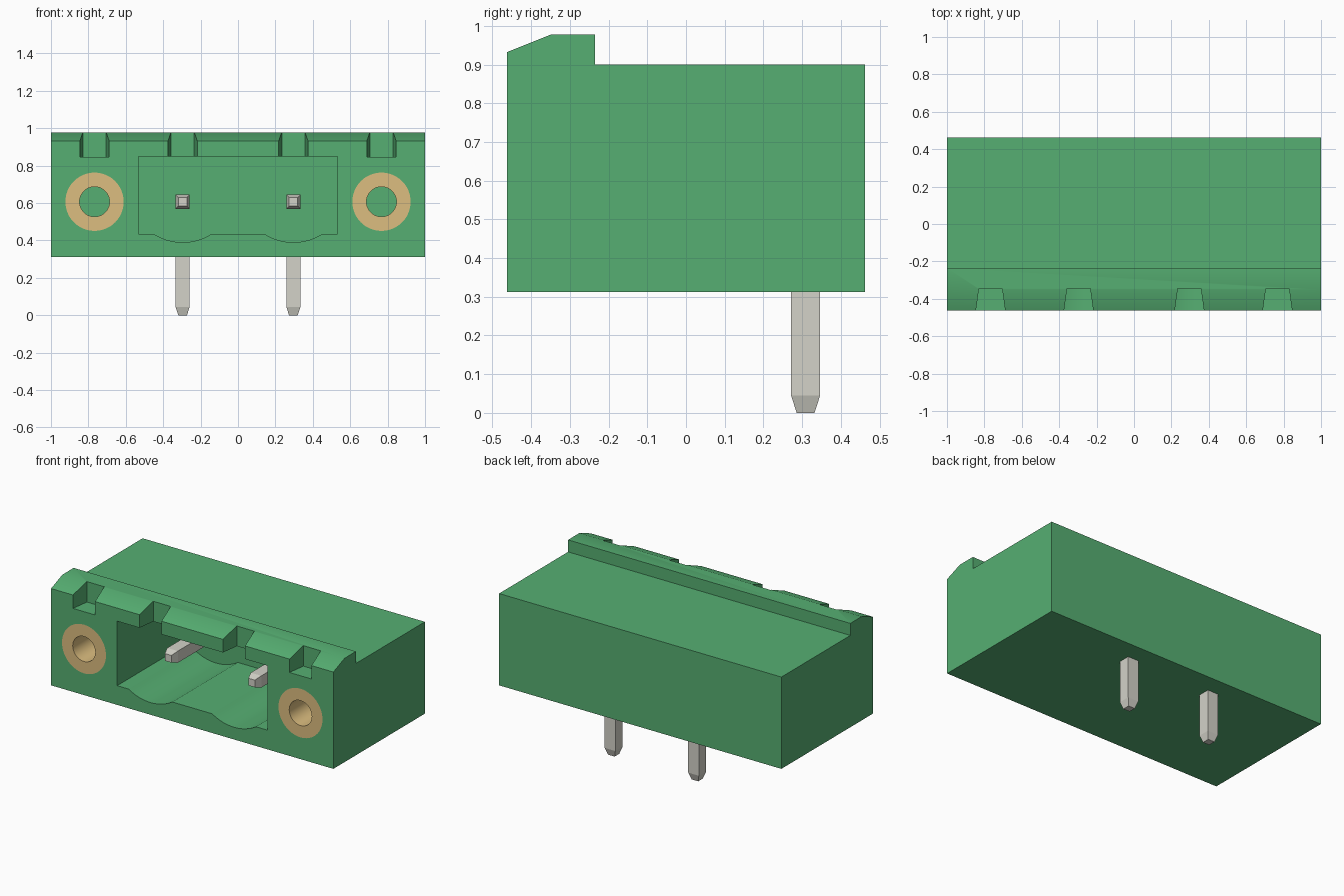
import bpy, bmesh, math
from mathutils import Vector

cube = bpy.data.objects.get("Cube")
if cube:
    bpy.data.objects.remove(cube, do_unlink=True)


def material(name, rgb):
    m = bpy.data.materials.new(name)
    m.use_nodes = True
    col = [c ** 2.2 for c in rgb] + [1.0]
    m.diffuse_color = col
    m.node_tree.nodes["Principled BSDF"].inputs["Base Color"].default_value = col
    return m


GREEN = material("green plastic", (0.34, 0.68, 0.445))
BRASS = material("brass", (0.859, 0.738, 0.496))
TIN = material("tinned metal", (0.824, 0.82, 0.781))


def finish(name, bm, mat):
    bmesh.ops.recalc_face_normals(bm, faces=bm.faces)
    mesh = bpy.data.meshes.new(name)
    bm.to_mesh(mesh)
    bm.free()
    mesh.materials.append(mat)
    ob = bpy.data.objects.new(name, mesh)
    bpy.context.collection.objects.link(ob)
    return ob


def activate(ob):
    bpy.ops.object.select_all(action='DESELECT')
    ob.select_set(True)
    bpy.context.view_layer.objects.active = ob


def smooth(ob):
    activate(ob)
    bpy.ops.object.shade_smooth_by_angle(angle=math.radians(30))


def prism(name, points, axis, start, end, mat):
    """Extrude a 2D outline along x, y or z."""
    place = {'x': lambda a, b: (start, a, b),
             'y': lambda a, b: (a, start, b),
             'z': lambda a, b: (a, b, start)}[axis]
    bm = bmesh.new()
    face = bm.faces.new([bm.verts.new(place(a, b)) for a, b in points])
    new = bmesh.ops.extrude_face_region(bm, geom=[face])["geom"]
    shift = Vector((0, 0, 0))
    shift["xyz".index(axis)] = end - start
    bmesh.ops.translate(bm, vec=shift, verts=[v for v in new if isinstance(v, bmesh.types.BMVert)])
    return finish(name, bm, mat)


def cut(target, cutter):
    mod = target.modifiers.new("cut", 'BOOLEAN')
    mod.operation, mod.solver, mod.object = 'DIFFERENCE', 'EXACT', cutter
    activate(target)
    bpy.ops.object.modifier_apply(modifier=mod.name)
    bpy.data.objects.remove(cutter, do_unlink=True)


FRONT, BACK, BASE = -0.463, 0.463, 0.312
PIN_X, SCREW_X, PIN_Z, PIN_Y = 0.296, 0.767, 0.607, 0.309
CAVITY_TOP, CAVITY_FLOOR = 0.848, 0.435
RING_R, HOLE_R, BUSH_END = 0.156, 0.08, -0.06

# Housing with raised, sloping front lip
body = prism("housing", [(FRONT, BASE), (BACK, BASE), (BACK, 0.9), (-0.235, 0.9),
                         (-0.235, 0.977), (-0.35, 0.977), (FRONT, 0.932)],
             'x', -1, 1, GREEN)

# Plug cavity with two shallow round troughs in its floor
half, sag = 0.155, 0.045
radius = (half ** 2 + sag ** 2) / (2 * sag)
sweep = math.asin(half / radius)
outline = [(0.532, CAVITY_TOP), (-0.532, CAVITY_TOP), (-0.532, CAVITY_FLOOR)]
for cx in (-PIN_X, PIN_X):
    for i in range(17):
        a = sweep * (i / 8 - 1)
        outline.append((cx + radius * math.sin(a),
                        CAVITY_FLOOR - sag + radius * (1 - math.cos(a))))
outline.append((0.532, CAVITY_FLOOR))
cut(body, prism("cavity_cutter", outline, 'y', FRONT - 0.1, 0.2, GREEN))

# Flared coding notches in the lip
for cx in (-SCREW_X, -PIN_X, PIN_X, SCREW_X):
    notch = [(cx - 0.062, -0.345), (cx + 0.062, -0.345),
             (cx + 0.081, FRONT - 0.02), (cx - 0.081, FRONT - 0.02)]
    cut(body, prism("notch_cutter", notch, 'z', 0.846, 1.1, GREEN))

# Threaded bushings set flush in the front
for side, cx in (("right", -SCREW_X), ("left", SCREW_X)):
    circle = [(cx + RING_R * math.cos(math.tau * i / 48),
               PIN_Z + RING_R * math.sin(math.tau * i / 48)) for i in range(48)]
    cut(body, prism("bushing_cutter", circle, 'y', FRONT - 0.1, BUSH_END, GREEN))
    bm = bmesh.new()
    ring = [bm.verts.new((cx + r, y, PIN_Z)) for r, y in
            ((HOLE_R, FRONT), (RING_R, FRONT), (RING_R, BUSH_END), (HOLE_R, BUSH_END))]
    edges = [bm.edges.new((ring[i], ring[(i + 1) % 4])) for i in range(4)]
    bmesh.ops.spin(bm, geom=ring + edges, cent=(cx, 0, PIN_Z), axis=(0, 1, 0),
                   angle=math.tau, steps=48)
    bmesh.ops.remove_doubles(bm, verts=bm.verts, dist=0.0005)
    smooth(finish(side + "_bushing", bm, BRASS))
smooth(body)


def pin(name, tip, direction, length):
    """Square pin with a tapered tip, running from tip along direction."""
    axis = Vector(direction)
    u = Vector((1, 0, 0))
    v = axis.cross(u)
    bm = bmesh.new()
    rings = []
    for dist, h in ((0, 0.023), (0.045, 0.0375), (length, 0.0375)):
        rings.append([bm.verts.new(Vector(tip) + axis * dist + u * a * h + v * b * h)
                      for a, b in ((-1, -1), (1, -1), (1, 1), (-1, 1))])
    bm.faces.new(rings[0])
    bm.faces.new(rings[-1])
    for lo, hi in zip(rings, rings[1:]):
        for i in range(4):
            j = (i + 1) % 4
            bm.faces.new((lo[i], lo[j], hi[j], hi[i]))
    finish(name, bm, TIN)


# Right-angle contacts: plug blade and solder leg
for side, cx in (("right", -PIN_X), ("left", PIN_X)):
    pin(side + "_contact_blade", (cx, -0.285, PIN_Z), (0, 1, 0), 0.63)
    pin(side + "_solder_leg", (cx, PIN_Y, 0), (0, 0, 1), 0.64)
